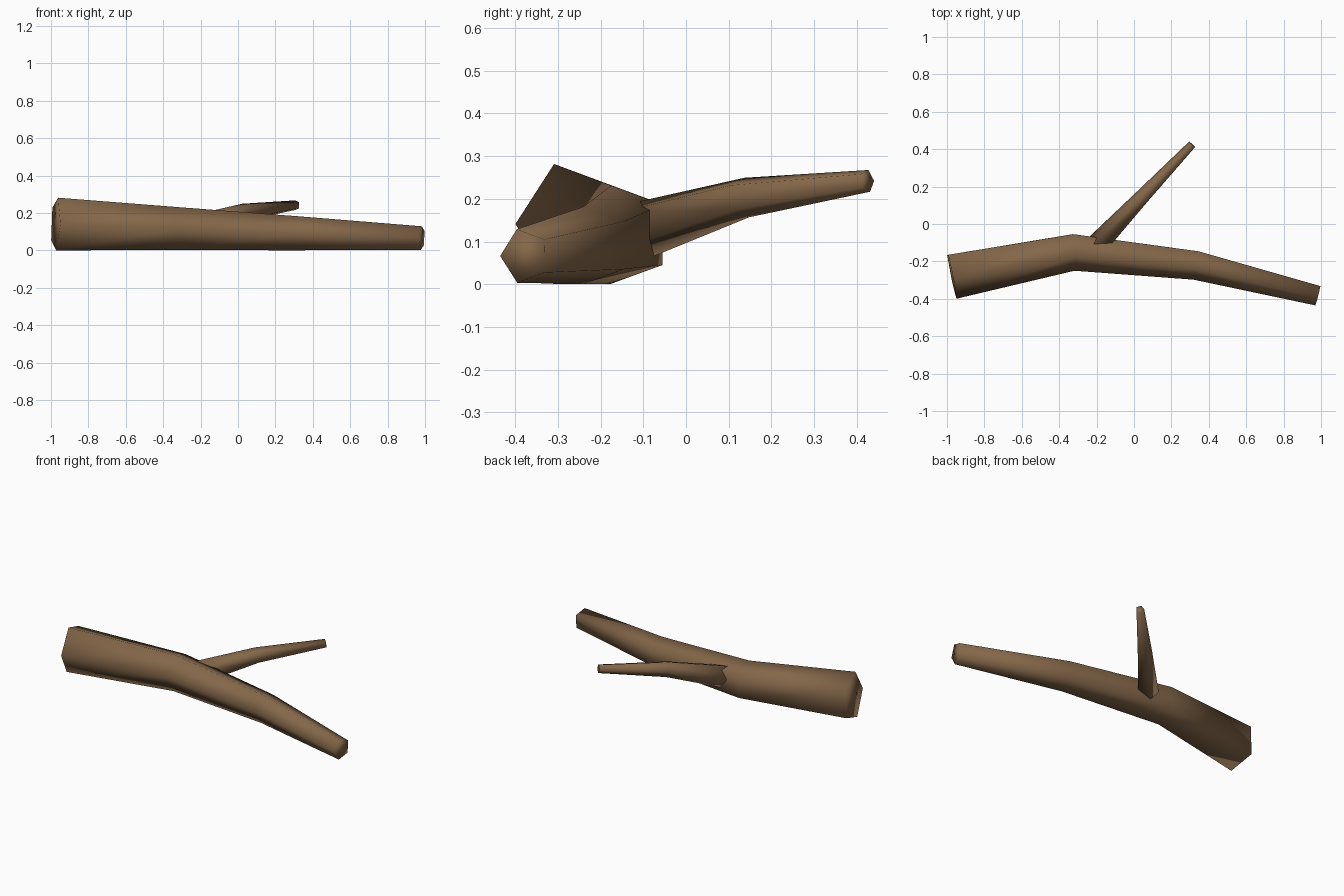
import bpy
import bmesh
import math
from mathutils import Vector

cube = bpy.data.objects.get("Cube")
if cube:
    bpy.data.objects.remove(cube, do_unlink=True)

SIDES = 5
HEIGHT_RATIO = 1.12  # sections are slightly taller than wide

bark = bpy.data.materials.new("brown_bark")
bark.use_nodes = True
bark.diffuse_color = (0.23, 0.135, 0.067, 1)
bark.node_tree.nodes["Principled BSDF"].inputs["Base Color"].default_value = bark.diffuse_color


def limb(name, path, ridge_side):
    """Tapered five-sided limb; path holds (centre, radius) pairs.
    ridge_side is +1 for a ridge on the left of travel, -1 for the right."""
    centres = [Vector(c) for c, _ in path]
    last = len(path) - 1
    bm = bmesh.new()
    rings = []
    for i, (_, radius) in enumerate(path):
        before = (centres[i] - centres[max(i - 1, 0)]).normalized()
        after = (centres[min(i + 1, last)] - centres[i]).normalized()
        tangent = (before + after).normalized()
        left = Vector((0, 0, 1)).cross(tangent).normalized()
        up = tangent.cross(left)
        ring = []
        for k in range(SIDES):
            a = math.tau * k / SIDES
            offset = left * (ridge_side * math.cos(a)) + up * (HEIGHT_RATIO * math.sin(a))
            ring.append(bm.verts.new(centres[i] + offset * radius))
        rings.append(ring)

    # Bark sides and end caps
    for lower, upper in zip(rings, rings[1:]):
        for k in range(SIDES):
            n = (k + 1) % SIDES
            bm.faces.new((lower[k], lower[n], upper[n], upper[k]))
    bm.faces.new(rings[0])
    bm.faces.new(rings[-1])
    bmesh.ops.recalc_face_normals(bm, faces=bm.faces)
    for face in bm.faces:
        face.smooth = True

    mesh = bpy.data.meshes.new(name)
    bm.to_mesh(mesh)
    bm.free()
    mesh.materials.append(bark)
    obj = bpy.data.objects.new(name, mesh)
    bpy.context.collection.objects.link(obj)
    return obj


# Main limb lying on the ground
limb("main_branch", [
    ((-0.975, -0.27, 0.141), 0.132),
    ((-0.323, -0.142, 0.116), 0.108),
    ((0.334, -0.214, 0.091), 0.085),
    ((0.984, -0.378, 0.066), 0.059),
], -1)

# Thin twig rising towards the back
limb("side_twig", [
    ((-0.19, -0.11, 0.128), 0.064),
    ((0.037, 0.133, 0.203), 0.044),
    ((0.312, 0.424, 0.242), 0.024),
], 1)
